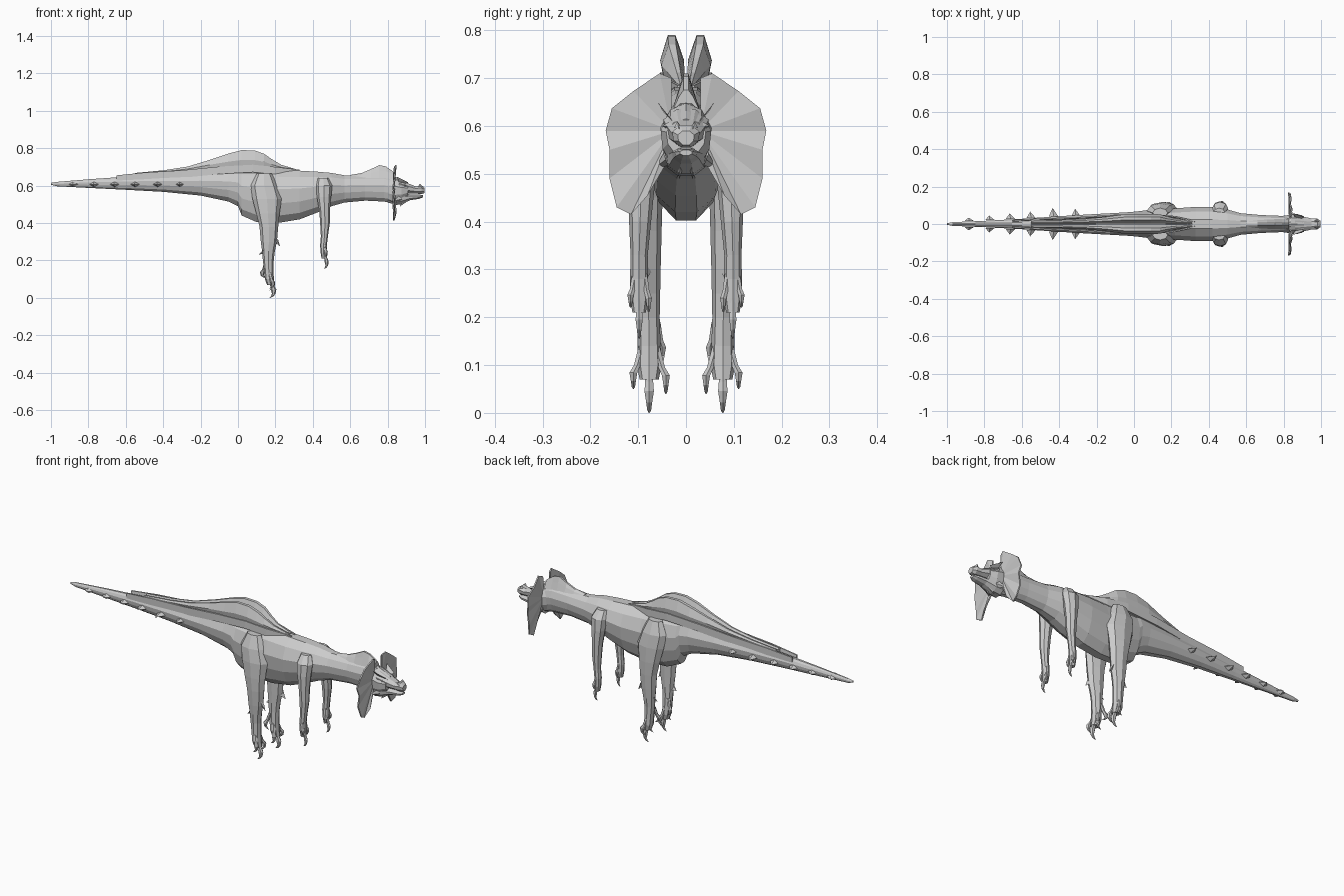
import bpy, bmesh
from math import sin, cos, pi, copysign
from mathutils import Vector


def make(name, verts, faces, mirror=False):
    me = bpy.data.meshes.new(name)
    me.from_pydata([tuple(v) for v in verts], [], faces)
    bm = bmesh.new()
    bm.from_mesh(me)
    bmesh.ops.recalc_face_normals(bm, faces=bm.faces)
    bm.to_mesh(me)
    bm.free()
    ob = bpy.data.objects.new(name, me)
    bpy.context.collection.objects.link(ob)
    if mirror:
        m = ob.modifiers.new("mirror", 'MIRROR')
        m.use_axis = (False, True, False)
        m.use_mirror_merge = False
    return ob


def loft(name, rings, mirror=False):
    n = len(rings[0])
    verts = [v for r in rings for v in r]
    faces = [(k * n + i, k * n + (i + 1) % n, (k + 1) * n + (i + 1) % n, (k + 1) * n + i)
             for k in range(len(rings) - 1) for i in range(n)]
    faces += [tuple(range(n)), tuple(range(len(verts) - n, len(verts)))]
    return make(name, verts, faces, mirror)


def trunk(name, stations, n=12):
    """Lengthwise tube from (x, top, bottom, half width), narrower below."""
    rings = []
    for x, t, b, w in stations:
        ring = []
        for i in range(n):
            a = 2 * pi * (i + .5) / n
            s = sin(a)
            y = w * cos(a) * (1.03 if s > 0 else 0.95)
            z = (t + b) / 2 + (t - b) / 2 * s / sin(pi / 2 - pi / n * (n % 4 == 0))
            ring.append((x, y, z))
        rings.append(ring)
    return loft(name, rings)


def limb(name, stations, n=8):
    """Upright tube from (x, y, z, x radius, y radius)."""
    return loft(name, [[(x + rx * cos(2 * pi * i / n), y + ry * sin(2 * pi * i / n), z)
                        for i in range(n)] for x, y, z, rx, ry in stations], True)


def spike(name, base, tip, rx, ry, rz):
    """Pyramid with a four-sided base across x and z."""
    b = Vector(base)
    v = [b + Vector((rx, 0, 0)), b + Vector((0, ry, rz)), b - Vector((rx, 0, 0)),
         b - Vector((0, ry, rz)), Vector(tip)]
    return make(name, v, [(0, 1, 2, 3), (0, 1, 4), (1, 2, 4), (2, 3, 4), (3, 0, 4)], True)


# Tail, torso and neck
trunk("body", [
    (-1.0, .615, .605, .004), (-.97, .62, .597, .010), (-.8, .634, .588, .017),
    (-.6, .648, .578, .028), (-.4, .660, .567, .042), (-.2, .672, .547, .054),
    (-.05, .685, .515, .062), (.0, .69, .49, .066), (.02, .69, .44, .068),
    (.10, .69, .405, .078), (.22, .685, .402, .084), (.33, .68, .42, .092),
    (.42, .675, .455, .09), (.50, .668, .49, .078), (.57, .655, .51, .058),
    (.68, .652, .52, .048), (.78, .655, .515, .044), (.84, .645, .505, .045)])

# Head: skull, upper snout and lower jaw
trunk("skull", [(.80, .65, .51, .043), (.84, .648, .50, .054), (.875, .632, .51, .054),
                (.91, .615, .535, .042)], 10)
trunk("upper_snout", [(.86, .635, .56, .050), (.91, .612, .558, .040), (.95, .596, .558, .031),
                      (.98, .602, .555, .030), (.997, .59, .56, .018)], 8)
trunk("lower_jaw", [(.83, .56, .495, .046), (.87, .555, .50, .042), (.92, .554, .522, .031),
                    (.97, .552, .530, .025), (.99, .550, .538, .014)], 8)
spike("brow_horn", (.885, .036, .618), (.85, .058, .648), .025, .012, .012)
spike("cheek_spike", (.86, .042, .53), (.825, .062, .515), .02, .005, .014)
spike("eye", (.892, .036, .60), (.895, .050, .60), .012, 0, .008)
spike("nostril_bump", (.975, .015, .594), (.972, .018, .61), .014, .01, .002)
spike("chin_spike", (.90, .012, .525), (.865, .014, .488), .018, .008, .004)

# Neck frills: thin folded fans either side of the head
rim = [(.03, .70), (.055, .71), (.11, .673), (.155, .637), (.168, .59), (.160, .55),
       (.160, .49), (.145, .43), (.115, .415), (.08, .455), (.045, .515)]
front = [(.84 - .10 * max(0, y - .08) + (.008 if i % 2 else 0), y, z)
         for i, (y, z) in enumerate(rim)]
back = [(x - .007, y, z) for x, y, z in front]
k = len(rim)
hub = [(.838, .03, .59), (.828, .03, .59)]
fan = []
for i in range(k):
    j = (i + 1) % k
    fan += [(i, j, 2 * k), (k + j, k + i, 2 * k + 1), (i, k + i, k + j, j)]
make("neck_frill", front + back + hub, fan, True)

# Crest behind the head
crest = [(.60, .657), (.66, .667), (.71, .688), (.755, .71), (.79, .703), (.83, .675)]
loft("neck_crest", [[(x, -.03, .63), (x, -.014, (z + .65) / 2), (x, -.005, z),
                     (x, .005, z), (x, .014, (z + .65) / 2), (x, .03, .63)]
                    for x, z in crest])

# Paired back sails, leaning outward and folding in at the top
sail = [(-.55, .668), (-.4, .682), (-.27, .702), (-.15, .738), (-.05, .772), (.02, .79),
        (.09, .788), (.14, .770), (.18, .742), (.23, .712), (.31, .688)]
rings = []
for x, top in sail:
    base = .65 + .035 * min(1, max(0, (x + .65) / .5))
    h = top - base
    s = min(1, .3 + h / .13)
    rings.append([(x, .004 * s, base - .02), (x, .040 * s, base - .02),
                  (x, .054 * s, base + .5 * h), (x, .038 * s, top),
                  (x, .022 * s, top), (x, .004 * s, base + .5 * h)])
loft("back_sail", rings, True)

# Low ridges along the foot of the sails
ridge = [(-.65, .655, .018), (-.5, .670, .026), (-.3, .682, .034), (-.1, .702, .046),
         (.08, .712, .05), (.2, .70, .042), (.33, .685, .014)]
loft("back_ridge", [[(x, y - .008, z - .04), (x, y + .004, z - .04), (x, y + .004, z),
                     (x, y - .003, z)] for x, z, y in ridge], True)

# Side spikes on the tail
for i, (x, tip) in enumerate([(-.31, .082), (-.43, .086), (-.55, .066), (-.66, .056),
                              (-.77, .045), (-.88, .034)]):
    spike(f"tail_spike_{i + 1}", (x, tip * .48, .607), (x - .005, tip, .607), .025, 0, .014)

# Hind legs
limb("hind_leg", [
    (.14, .060, .665, .04, .025), (.14, .070, .60, .072, .040), (.155, .080, .53, .078, .038),
    (.16, .084, .45, .062, .035), (.165, .084, .38, .050, .033), (.165, .082, .30, .043, .029),
    (.163, .080, .25, .034, .026), (.162, .078, .20, .029, .023), (.165, .077, .14, .025, .024),
    (.168, .077, .10, .024, .026), (.175, .077, .07, .020, .020)])
# Front legs
limb("front_leg", [
    (.455, .065, .64, .03, .02), (.46, .082, .60, .044, .036), (.46, .090, .54, .038, .032),
    (.463, .094, .46, .028, .027), (.465, .096, .40, .026, .023), (.462, .098, .33, .019, .018),
    (.457, .098, .28, .018, .019), (.458, .098, .24, .016, .019), (.460, .098, .21, .013, .014)])


# Toes: bent digit followed by a hooked claw
def toe(name, x, y, z, dx, dy, length, r):
    limb(name, [(x, y, z, r, r), (x + dx * .6, y + dy * .6, z - length * .45, r * .9, r * .8),
                (x + dx, y + dy, z - length * .62, r * 1.25, r * .95),
                (x + dx * 1.05, y + dy, z - length * .82, r * .8, r * .6),
                (x + dx * .5, y + dy, z - length * .95, r * .5, r * .4),
                (x - dx * .1, y + dy, z - length, r * .1, r * .1)], 6)


toe("hind_middle_toe", .172, .077, .12, .018, 0, .12, .012)
toe("hind_outer_toe", .168, .090, .14, .018, .020, .09, .010)
toe("hind_inner_toe", .168, .064, .14, .018, -.022, .10, .010)
toe("hind_rear_toe", .150, .062, .19, -.020, -.012, .085, .010)
toe("front_middle_finger", .462, .098, .26, .012, 0, .105, .009)
toe("front_outer_finger", .462, .106, .29, .008, .010, .07, .008)
toe("front_inner_finger", .462, .088, .29, .008, -.010, .08, .008)
# Elbow and heel barbs
spike("knee_barb", (.20, .084, .31), (.225, .086, .275), .015, .012, .015)
spike("heel_barb", (.140, .080, .25), (.112, .080, .232), .012, .012, .014)
